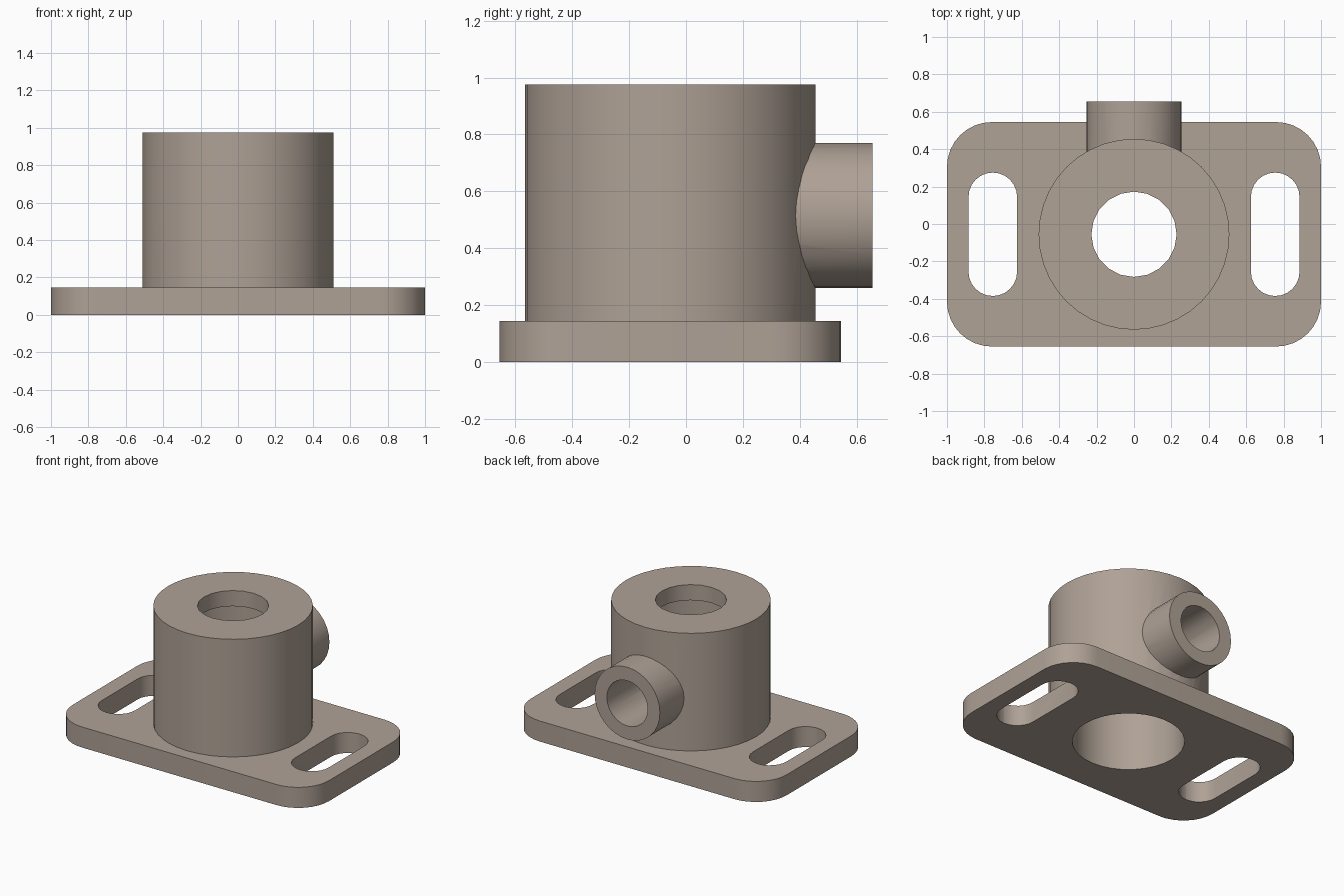
import bpy, bmesh, math
from mathutils import Matrix, Vector

if "Cube" in bpy.data.objects:
    bpy.data.objects.remove(bpy.data.objects["Cube"])

CY = -0.055  # shared centre line of plate, body and slots

metal = bpy.data.materials.new("warm grey")
metal.use_nodes = True
COLOUR = (0.43, 0.36, 0.305, 1.0)
metal.diffuse_color = COLOUR
metal.node_tree.nodes["Principled BSDF"].inputs["Base Color"].default_value = COLOUR


def finish(name, bm):
    bmesh.ops.recalc_face_normals(bm, faces=bm.faces)
    mesh = bpy.data.meshes.new(name)
    bm.to_mesh(mesh)
    bm.free()
    mesh.materials.append(metal)
    obj = bpy.data.objects.new(name, mesh)
    bpy.context.scene.collection.objects.link(obj)
    return obj


def rounded_slab(name, cx, w, d, r, z0, z1, steps):
    """Rounded rectangle extruded from z0 to z1."""
    bm = bmesh.new()
    verts = []
    for i, (sx, sy) in enumerate([(1, 1), (-1, 1), (-1, -1), (1, -1)]):
        for k in range(steps + 1):
            a = math.pi / 2 * (i + k / steps)
            verts.append(bm.verts.new((cx + sx * (w / 2 - r) + r * math.cos(a),
                                       CY + sy * (d / 2 - r) + r * math.sin(a), z0)))
    bmesh.ops.remove_doubles(bm, verts=verts, dist=1e-5)
    face = bm.faces.new(bm.verts[:])
    top = bmesh.ops.extrude_face_region(bm, geom=[face])["geom"]
    bmesh.ops.translate(bm, vec=(0, 0, z1 - z0),
                        verts=[g for g in top if isinstance(g, bmesh.types.BMVert)])
    return finish(name, bm)


def cylinder(name, r, start, end, sides):
    """Capped cylinder between two points."""
    start, end = Vector(start), Vector(end)
    axis = end - start
    turn = axis.to_track_quat('Z', 'Y').to_matrix().to_4x4()
    bm = bmesh.new()
    bmesh.ops.create_cone(bm, cap_ends=True, segments=sides, radius1=r, radius2=r,
                          depth=axis.length,
                          matrix=Matrix.Translation((start + end) / 2) @ turn)
    return finish(name, bm)


def combine(target, tool, operation):
    """Boolean the tool into the target, then discard the tool."""
    tool.hide_render = True
    mod = target.modifiers.new(tool.name, 'BOOLEAN')
    mod.operation, mod.solver, mod.object = operation, 'EXACT', tool
    bpy.ops.object.select_all(action='DESELECT')
    bpy.context.view_layer.objects.active = target
    target.select_set(True)
    bpy.ops.object.modifier_apply(modifier=mod.name)
    bpy.data.objects.remove(tool)


# Solid parts: base plate, upright body, rear pipe
bracket = rounded_slab("mounting_bracket", 0, 2.0, 1.2, 0.24, 0, 0.145, 8)
combine(bracket, cylinder("body", 0.51, (0, CY, 0.05), (0, CY, 0.975), 40), 'UNION')
combine(bracket, cylinder("rear_pipe", 0.255, (0, 0.1, 0.515), (0, 0.655, 0.515), 32), 'UNION')

# Wide bore from below, narrower mouth at the top, and the pipe bore
combine(bracket, cylinder("wide_bore", 0.357, (0, CY, -0.1), (0, CY, 0.865), 32), 'DIFFERENCE')
combine(bracket, cylinder("top_mouth", 0.228, (0, CY, 0.7), (0, CY, 1.1), 20), 'DIFFERENCE')
combine(bracket, cylinder("pipe_bore", 0.16, (0, 0, 0.515), (0, 0.8, 0.515), 24), 'DIFFERENCE')

# Adjustment slots on both sides
for side in (-1, 1):
    slot = rounded_slab("slot", side * 0.755, 0.26, 0.66, 0.1299, -0.1, 0.3, 6)
    combine(bracket, slot, 'DIFFERENCE')

bpy.ops.object.select_all(action='DESELECT')
bracket.select_set(True)
bpy.context.view_layer.objects.active = bracket
bpy.ops.object.shade_smooth_by_angle(angle=math.radians(30))
